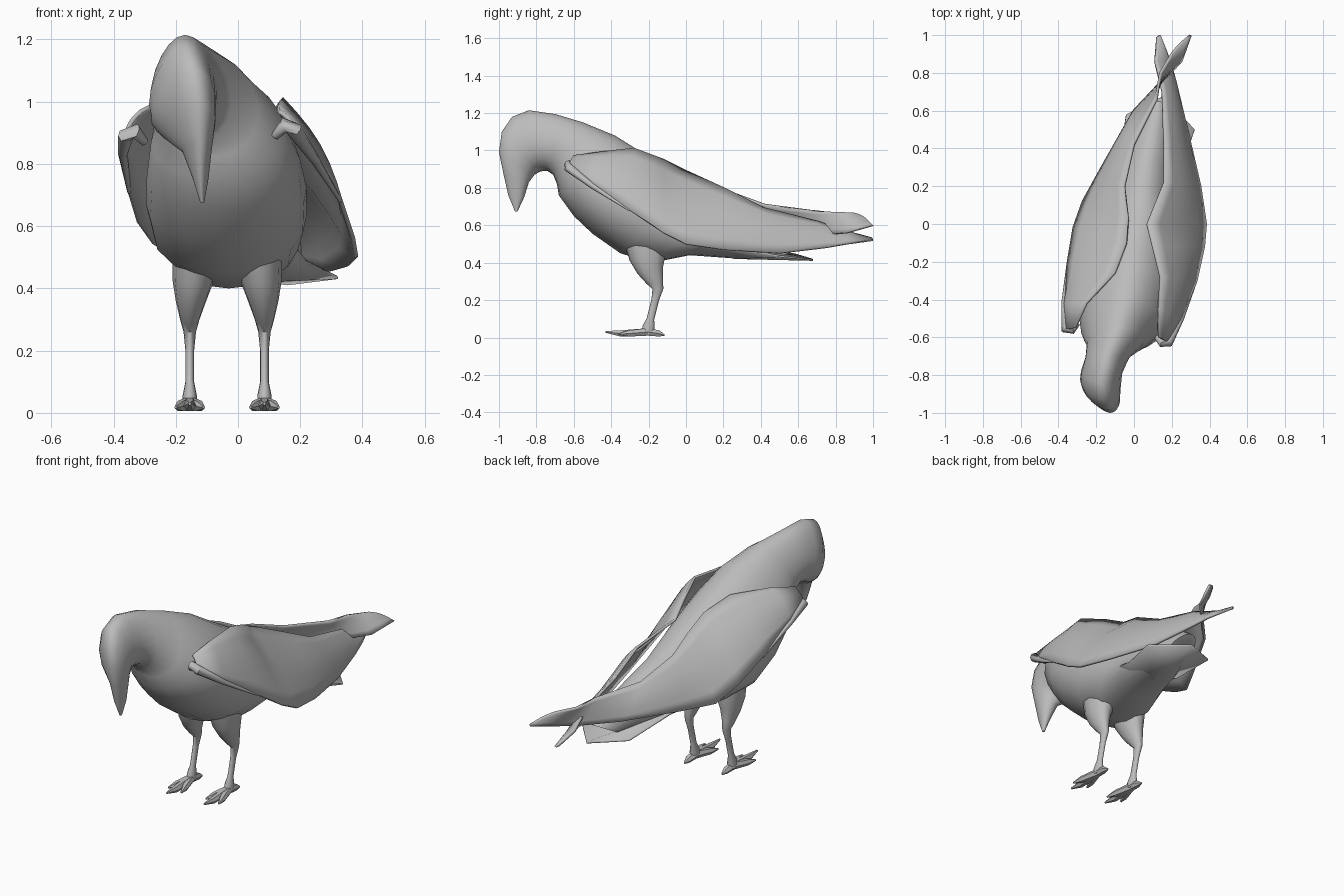
import bpy, bmesh, math
from mathutils import Vector

default_cube = bpy.data.objects.get("Cube")
if default_cube:
    bpy.data.objects.remove(default_cube, do_unlink=True)

# One plain grey material for the whole bird
grey = bpy.data.materials.new("plain_grey")
grey.use_nodes = True
grey_value = (0.5, 0.5, 0.5, 1.0)
grey.diffuse_color = grey_value
grey.node_tree.nodes["Principled BSDF"].inputs["Base Color"].default_value = grey_value


def finish(name, bm, angle=50):
    """Turn a bmesh into a smooth shaded object with the grey material."""
    bmesh.ops.recalc_face_normals(bm, faces=bm.faces)
    mesh = bpy.data.meshes.new(name)
    bm.to_mesh(mesh)
    bm.free()
    obj = bpy.data.objects.new(name, mesh)
    bpy.context.collection.objects.link(obj)
    mesh.materials.append(grey)
    bpy.ops.object.select_all(action="DESELECT")
    obj.select_set(True)
    bpy.context.view_layer.objects.active = obj
    bpy.ops.object.shade_smooth_by_angle(angle=math.radians(angle))
    return obj


def bridge(bm, rows, closed):
    """Skin neighbouring rows of vertices with quads."""
    for first, second in zip(rows, rows[1:]):
        count = len(first)
        for i in range(count if closed else count - 1):
            j = (i + 1) % count
            bm.faces.new((first[i], first[j], second[j], second[i]))


def loft(bm, sections, sides, pinch=0.0):
    """Skin oval sections (centre, side axis, up axis), narrowed upwards by pinch."""
    rows = []
    for centre, across, up in sections:
        angles = [math.tau * i / sides for i in range(sides)]
        rows.append([bm.verts.new(centre + up * math.sin(a)
                                  + across * math.cos(a) * (1 - pinch * math.sin(a)))
                     for a in angles])
    bridge(bm, rows, True)
    bm.faces.new(rows[0])
    bm.faces.new(rows[-1])


def tube(bm, points, sides=8, flat=1.0):
    """Tapered limb through (x, y, z, radius) points."""
    centres = [Vector(p[:3]) for p in points]
    sections = []
    for i, centre in enumerate(centres):
        ahead = centres[min(i + 1, len(centres) - 1)] - centres[max(i - 1, 0)]
        across = ahead.cross(Vector((0, 0, 1)))
        if abs(ahead.z) > abs(ahead.x) + abs(ahead.y):
            across = Vector((1, 0, 0))
        across.normalize()
        up = across.cross(ahead).normalized()
        radius = points[i][3]
        sections.append((centre, across * radius, up * radius * flat))
    loft(bm, sections, sides)


# Beak, head, neck and body: centre x, lean in x, half width, outer (y, z), inner (y, z)
body_sections = [
    (-.115, 0, .006, (-.915, .675), (-.9, .675)),
    (-.12, 0, .025, (-.95, .76), (-.865, .75)),
    (-.13, .01, .046, (-.975, .87), (-.84, .83)),
    (-.155, .03, .082, (-1, .99), (-.81, .87)),
    (-.17, .03, .098, (-.985, 1.1), (-.785, .885)),
    (-.175, .01, .106, (-.93, 1.18), (-.765, .89)),
    (-.17, 0, .108, (-.84, 1.215), (-.74, .89)),
    (-.14, 0, .115, (-.7, 1.195), (-.71, .87)),
    (-.09, .01, .155, (-.55, 1.15), (-.69, .82)),
    (-.06, .02, .21, (-.38, 1.08), (-.68, .76)),
    (-.04, .03, .24, (-.22, .98), (-.6, .65)),
    (-.03, .04, .25, (-.08, .895), (-.5, .555)),
    (-.015, .05, .235, (.05, .815), (-.35, .45)),
    (.01, .04, .19, (.2, .745), (-.18, .4)),
    (.04, .03, .16, (.34, .69), (.02, .44)),
    (.08, .02, .125, (.5, .62), (.23, .425)),
    (.13, 0, .07, (.65, .51), (.5, .425)),
]
bm = bmesh.new()
sections = []
for x, lean, width, outer, inner in body_sections:
    top, bottom = Vector((x + lean, *outer)), Vector((x - lean, *inner))
    sections.append(((top + bottom) / 2, Vector((width, 0, 0)), (top - bottom) / 2))
loft(bm, sections, 20, pinch=.22)
finish("body", bm)


# Folded wings: pairs of lower edge and upper edge points, shoulder to tip
def wing(name, side, bulge, stations):
    bm = bmesh.new()
    rows = []
    steps = 6
    for low, high in stations:
        low, high = Vector(low), Vector(high)
        chord = high - low
        outward = Vector((side * abs(chord.z), 0, abs(chord.x))).normalized()
        swell = bulge * min(1, chord.length / 0.3)
        rows.append([bm.verts.new(low + chord * (k / steps)
                                  + outward * swell * math.sin(math.pi * k / steps))
                     for k in range(steps + 1)])
    bridge(bm, rows, False)
    obj = finish(name, bm)
    thickness = obj.modifiers.new("thickness", "SOLIDIFY")
    thickness.thickness = 0.014
    thickness.offset = 0

    # Wrist that rolls inward, then runs down the leading edge
    bm = bmesh.new()
    front = Vector(stations[0][0])
    wrist = [(front.x - side * .06, front.y + .03, front.z - .02, .014),
             (front.x - side * .03, front.y, front.z + .015, .024),
             (*front, .026), (*stations[1][0], .015), (*stations[2][0], .006)]
    tube(bm, wrist)
    finish(name + "_leading_edge", bm)


wing("left_wing", 1, .028, [
    ((.18, -.63, .91), (.13, -.6, .97)),
    ((.25, -.5, .81), (.13, -.45, .99)),
    ((.33, -.3, .68), (.14, -.28, 1.01)),
    ((.37, -.12, .56), (.1, -.12, .95)),
    ((.38, 0, .5), (.07, 0, .89)),
    ((.35, .2, .47), (.16, .22, .79)),
    ((.28, .5, .45), (.16, .42, .69)),
    ((.22, .75, .48), (.15, .7, .62)),
    ((.19, .86, .5), (.11, .86, .565)),
    ((.135, 1, .52), (.12, .99, .53)),
])
wing("right_wing", -1, .03, [
    ((-.36, -.56, .89), (-.31, -.55, .97)),
    ((-.37, -.42, .83), (-.25, -.42, 1)),
    ((-.35, -.2, .71), (-.1, -.26, .98)),
    ((-.32, -.02, .61), (-.04, -.1, .92)),
    ((-.27, .12, .54), (-.03, .03, .85)),
    ((-.17, .3, .54), (-.05, .2, .79)),
    ((0, .6, .55), (0, .42, .71)),
    ((.16, .77, .55), (.12, .66, .68)),
    ((.25, .86, .56), (.14, .8, .67)),
    ((.3, 1, .6), (.2, .9, .665)),
])

# Tail fan: left edge, middle and right edge of each row
bm = bmesh.new()
tail_rows = [
    [(-.1, -.02, .58), (.02, 0, .49), (.15, -.02, .58)],
    [(-.09, .25, .5), (.08, .26, .43), (.22, .22, .49)],
    [(-.04, .58, .45), (.16, .68, .42), (.32, .5, .44)],
]
bridge(bm, [[bm.verts.new(p) for p in row] for row in tail_rows], False)
tail = finish("tail", bm)
tail.modifiers.new("thickness", "SOLIDIFY").thickness = 0.01

# Legs and feet
for side, x, inward in (("left", .085, -1), ("right", -.155, 1)):
    bm = bmesh.new()
    tube(bm, [(x + inward * .02, -.22, .52, .075), (x + inward * .012, -.205, .43, .068),
              (x + inward * .004, -.19, .36, .049), (x, -.165, .3, .031),
              (x, -.15, .26, .02), (x, -.165, .2, .014), (x, -.19, .1, .014),
              (x, -.2, .055, .023), (x, -.205, .02, .022)], 12, 1.45)
    finish(side + "_leg", bm)

    # Three front toes and one back toe, each ending in a claw
    bm = bmesh.new()
    for spread, reach, height in ((-.045, -.35, .018), (0, -.43, .03),
                                  (.045, -.36, .018), (.005, -.115, .012)):
        start = Vector((x, -.205, .03))
        end = Vector((x + spread, reach, height))
        middle = start.lerp(end, .65)
        middle.z = .022
        tube(bm, [(*start, .023), (*middle, .019), (*end, .005)], 6)
    for vert in bm.verts:
        vert.co.z = max(vert.co.z, 0)
    finish(side + "_toes", bm)
